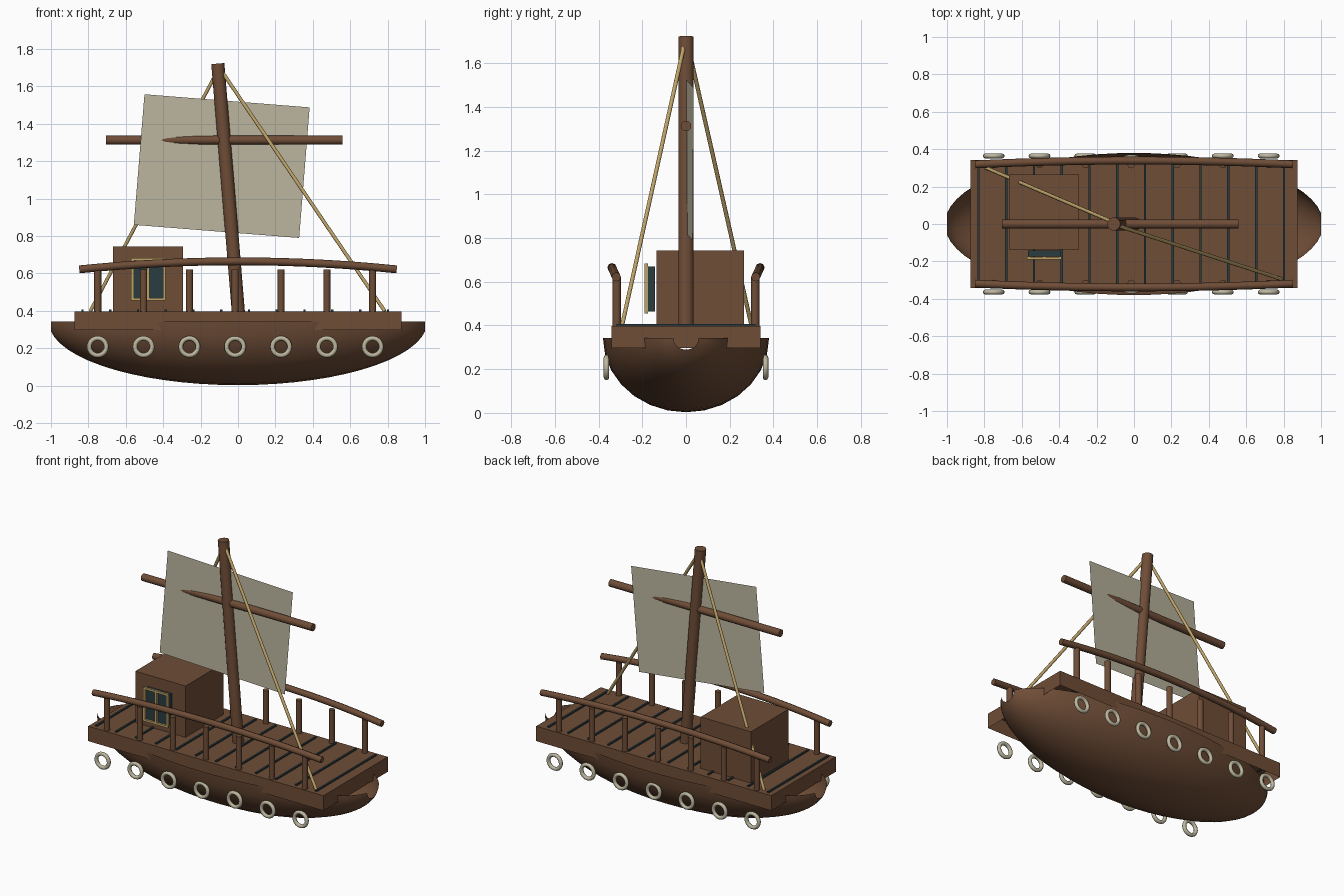
import bpy, bmesh, math
from mathutils import Vector

if "Cube" in bpy.data.objects:
    bpy.data.objects.remove(bpy.data.objects["Cube"])


def material(name, r, g, b):
    lin = [((c / 255 + 0.055) / 1.055) ** 2.4 for c in (r, g, b)]
    m = bpy.data.materials.new(name)
    m.diffuse_color = (*lin, 1)
    m.use_nodes = True
    m.node_tree.nodes["Principled BSDF"].inputs["Base Color"].default_value = m.diffuse_color
    return m


WOOD = material("brown wood", 111, 77, 55)
CLOTH = material("pale canvas", 190, 184, 160)
ROPE = material("tan rope", 190, 163, 105)
DARK = material("dark teal", 42, 60, 64)


def finish(name, bm, mat, smooth=False):
    me = bpy.data.meshes.new(name)
    bm.to_mesh(me)
    bm.free()
    ob = bpy.data.objects.new(name, me)
    bpy.context.collection.objects.link(ob)
    me.materials.append(mat)
    if smooth:
        bpy.ops.object.select_all(action='DESELECT')
        ob.select_set(True)
        bpy.context.view_layer.objects.active = ob
        bpy.ops.object.shade_smooth_by_angle(angle=math.radians(50))
    return ob


def box(name, lo, hi, mat, open_bottom=False):
    bm = bmesh.new()
    bmesh.ops.create_cube(bm, size=1)
    for v in bm.verts:
        v.co = [(a + b) / 2 + c * (b - a) for a, b, c in zip(lo, hi, v.co)]
    if open_bottom:
        bm.normal_update()
        down = [f for f in bm.faces if f.normal.z < -0.9]
        bmesh.ops.delete(bm, geom=down, context='FACES')
    return finish(name, bm, mat)


def pole(name, a, b, r, mat, sides=16):
    a, b = Vector(a), Vector(b)
    bm = bmesh.new()
    bmesh.ops.create_cone(bm, cap_ends=True, segments=sides, radius1=r, radius2=r,
                          depth=(b - a).length)
    bm.transform((b - a).to_track_quat('Z', 'Y').to_matrix().to_4x4())
    bmesh.ops.translate(bm, verts=bm.verts, vec=(a + b) / 2)
    return finish(name, bm, mat, True)


def sweep(name, path, radius, mat, sides=8, closed=False, squash=1.0):
    """Tube along a path, with a ring of points at each station."""
    bm, rings, n = bmesh.new(), [], len(path)
    for i, p in enumerate(path):
        before = path[(i - 1) % n] if closed else path[max(i - 1, 0)]
        after = path[(i + 1) % n] if closed else path[min(i + 1, n - 1)]
        t = (after - before).normalized()
        side = Vector((0, 1, 0)) - t * t.y
        side.normalize()
        up = t.cross(side)
        rings.append([bm.verts.new(p + side * radius * squash * math.cos(k * math.tau / sides)
                                   + up * radius * math.sin(k * math.tau / sides))
                      for k in range(sides)])
    for i in range(n if closed else n - 1):
        r, s = rings[i], rings[(i + 1) % n]
        for k in range(sides):
            j = (k + 1) % sides
            bm.faces.new((r[k], r[j], s[j], s[k]))
    if not closed:
        bm.faces.new(rings[0])
        bm.faces.new(rings[-1])
    bmesh.ops.recalc_face_normals(bm, faces=bm.faces)
    return finish(name, bm, mat, True)


# Hull: open half shell with small open ends
bm, rows = bmesh.new(), []
STATIONS, SEGS, TOP = 28, 14, 0.342
end = math.asin(1 / 1.012)
for i in range(STATIONS + 1):
    a = -end + 2 * end * i / STATIONS
    s = math.cos(a)
    rows.append([bm.verts.new((1.012 * math.sin(a), -0.38 * s * math.cos(math.pi * k / SEGS),
                               TOP - 0.339 * s * math.sin(math.pi * k / SEGS)))
                 for k in range(SEGS + 1)])
for r, s in zip(rows, rows[1:]):
    for k in range(SEGS):
        bm.faces.new((r[k], r[k + 1], s[k + 1], s[k]))
bm.normal_update()
if sum(f.normal.z for f in bm.faces) > 0:
    bmesh.ops.reverse_faces(bm, faces=bm.faces)
finish("hull", bm, WOOD, True)

# Deck and its dark plank gaps
box("deck", (-0.873, -0.342, 0.298), (0.873, 0.342, 0.398), WOOD, open_bottom=True)
for i in range(12):
    x = -0.832 + i * 0.1485
    box("plank_gap", (x - 0.006, -0.318, 0.392), (x + 0.006, 0.318, 0.407), DARK)

# Railings, posts and tyre fenders on both sides
for side in (-1, 1):
    rail = []
    for i in range(17):
        t = -1 + i / 8
        bow = 1 - t * t
        rail.append(Vector((0.848 * t, side * (0.319 + 0.02 * bow), 0.622 + 0.043 * bow)))
    sweep("railing", rail, 0.021, WOOD)
    for i in range(7):
        x = -0.75 + i * 0.245
        pole("rail_post", (x, side * 0.317, 0.39), (x, side * 0.317, 0.62), 0.019, WOOD)
        ring = [Vector((x + 0.046 * math.cos(k * math.tau / 20), side * 0.364,
                        0.208 + 0.046 * math.sin(k * math.tau / 20))) for k in range(20)]
        sweep("tyre_fender", ring, 0.0125, CLOTH, closed=True)

# Cabin with its window standing just off the front wall
box("cabin", (-0.668, -0.135, 0.395), (-0.295, 0.265, 0.743), WOOD)
box("window_panes", (-0.567, -0.175, 0.465), (-0.392, -0.142, 0.67), DARK)
for x in (-0.564, -0.48, -0.395):
    box("window_bar", (x - 0.007, -0.19, 0.455), (x + 0.007, -0.175, 0.683), ROPE)
for z in (0.462, 0.676):
    box("window_rail", (-0.571, -0.189, z - 0.007), (-0.388, -0.176, z + 0.007), ROPE)

# Leaning mast, level yard and stays
pole("mast", (0.003, 0, 0.38), (-0.108, 0, 1.722), 0.035, WOOD, 24)
pole("yard", (-0.705, 0, 1.313), (0.56, 0, 1.313), 0.024, WOOD)
pole("front_stay", (-0.10, -0.005, 1.70), (0.785, -0.293, 0.398), 0.01, ROPE, 8)
pole("back_stay", (-0.10, 0.005, 1.70), (-0.79, 0.30, 0.398), 0.01, ROPE, 8)

# Thin sail, turned slightly so that the yard cuts through it
bm = bmesh.new()
corners = [(-0.557, 0.86), (0.327, 0.79), (0.383, 1.488), (-0.50, 1.558)]
bm.faces.new([bm.verts.new((x, 0.0065 + 0.074 * x, z)) for x, z in corners])
finish("sail", bm, CLOTH)
